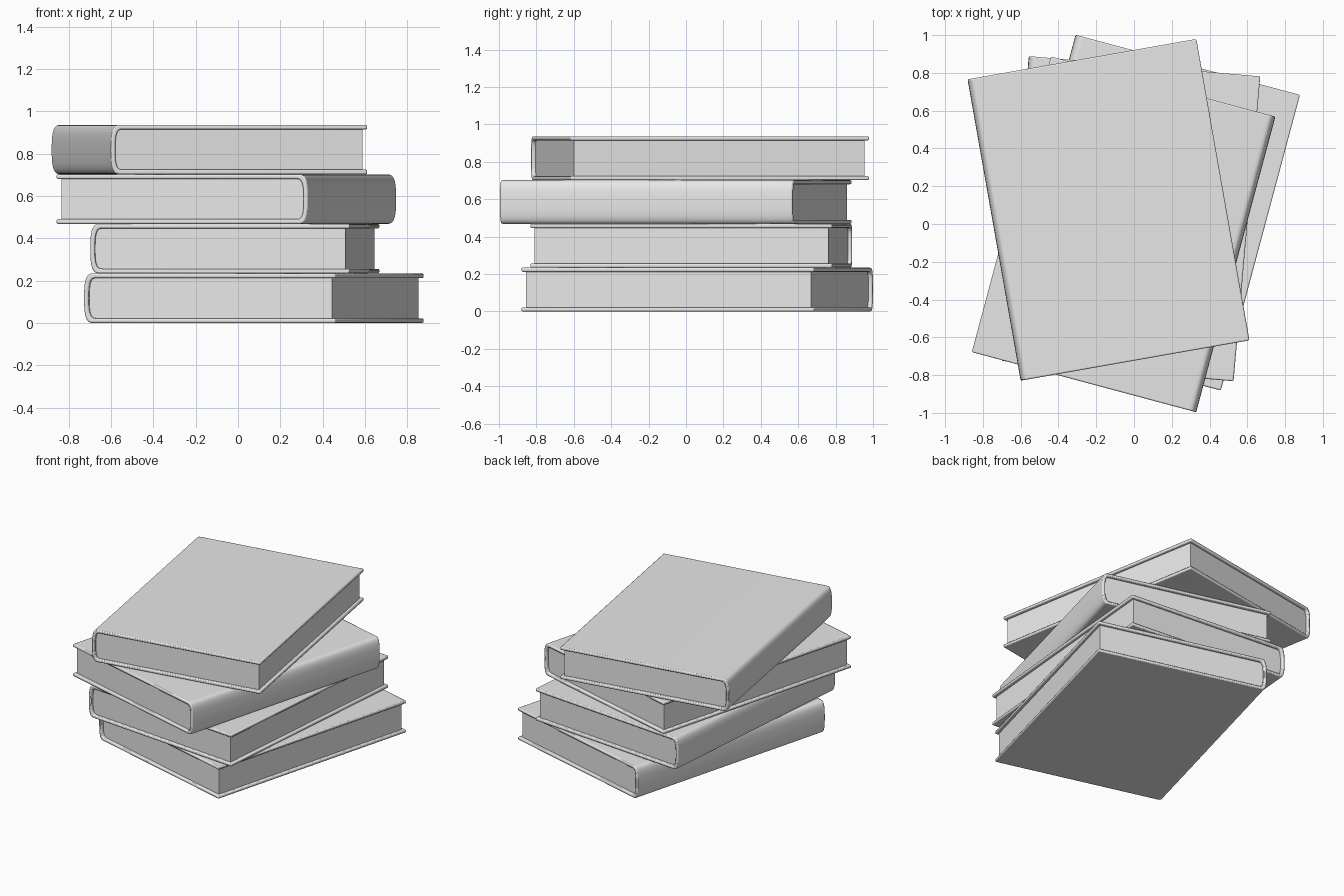
import bpy, bmesh, math

cube = bpy.data.objects.get("Cube")
if cube:
    bpy.data.objects.remove(cube, do_unlink=True)

WIDTH, LENGTH, HEIGHT = 1.23, 1.62, 0.234
BOARD, LIP = 0.022, 0.021

grey = bpy.data.materials.new("plain_grey")
grey.use_nodes = True
colour = (0.8, 0.8, 0.8, 1)
grey.diffuse_color = colour
grey.node_tree.nodes["Principled BSDF"].inputs["Base Color"].default_value = colour


def spine_curve(tip, depth, half, steps=20):
    """Rounded spine section from the top edge down to the bottom edge."""
    points = []
    for i in range(steps + 1):
        t = math.pi * (0.5 - i / steps)
        c, s = max(math.cos(t), 0), math.sin(t)
        x = tip + depth * (1 - c ** (2 / 3))
        z = math.copysign(abs(s) ** (2 / 3), s) * half
        points.append((x, z))
    return points


def extrude_section(name, section, length, place):
    """Extrude a closed x-z section along y and set it in the stack."""
    bm = bmesh.new()
    face = bm.faces.new([bm.verts.new((x, -length / 2, z)) for x, z in section])
    moved = bmesh.ops.extrude_face_region(bm, geom=[face])["geom"]
    verts = [v for v in moved if isinstance(v, bmesh.types.BMVert)]
    bmesh.ops.translate(bm, verts=verts, vec=(0, length, 0))
    bmesh.ops.recalc_face_normals(bm, faces=bm.faces)
    mesh = bpy.data.meshes.new(name)
    bm.to_mesh(mesh)
    bm.free()
    mesh.materials.append(grey)
    obj = bpy.data.objects.new(name, mesh)
    bpy.context.collection.objects.link(obj)
    x, y, z, angle = place
    obj.location = (x, y, z)
    obj.rotation_euler.z = math.radians(angle)
    bpy.ops.object.select_all(action="DESELECT")
    obj.select_set(True)
    bpy.context.view_layer.objects.active = obj
    bpy.ops.object.shade_smooth_by_angle(angle=math.radians(35))
    return obj


def make_book(label, place):
    left, right, half = -WIDTH / 2, WIDTH / 2, HEIGHT / 2
    outer = spine_curve(left, 0.045, half)
    inner = spine_curve(left + BOARD, 0.035, half - BOARD)

    # Wrapped cover: two boards joined by the rounded spine
    section = ([(right, half)] + outer + [(right, -half), (right, BOARD - half)]
               + inner[::-1] + [(right, half - BOARD)])
    cover = extrude_section(label + "_cover", section, LENGTH, place)
    bevel = cover.modifiers.new("rounded_rim", "BEVEL")
    bevel.width = 0.007
    bevel.segments = 2
    bevel.limit_method = "ANGLE"
    bevel.angle_limit = math.radians(60)

    # Page block, set back from the cover and sunk slightly into it
    sunk = BOARD - 0.002
    pages = spine_curve(left + sunk, 0.035, half - sunk)
    edge = right - LIP
    section = [(edge, half - sunk)] + pages + [(edge, sunk - half)]
    extrude_section(label + "_pages", section, LENGTH - 2 * LIP, place)


# Stack from the bottom up: centre x, centre y, turn in degrees
stack = {
    "bottom_book": (0.075, 0.06, -15),
    "second_book": (-0.015, 0.028, -5),
    "third_book": (-0.055, -0.055, 165),
    "top_book": (-0.135, 0.075, 10),
}
for level, (label, (x, y, angle)) in enumerate(stack.items()):
    make_book(label, (x, y, HEIGHT * (level + 0.5), angle))
